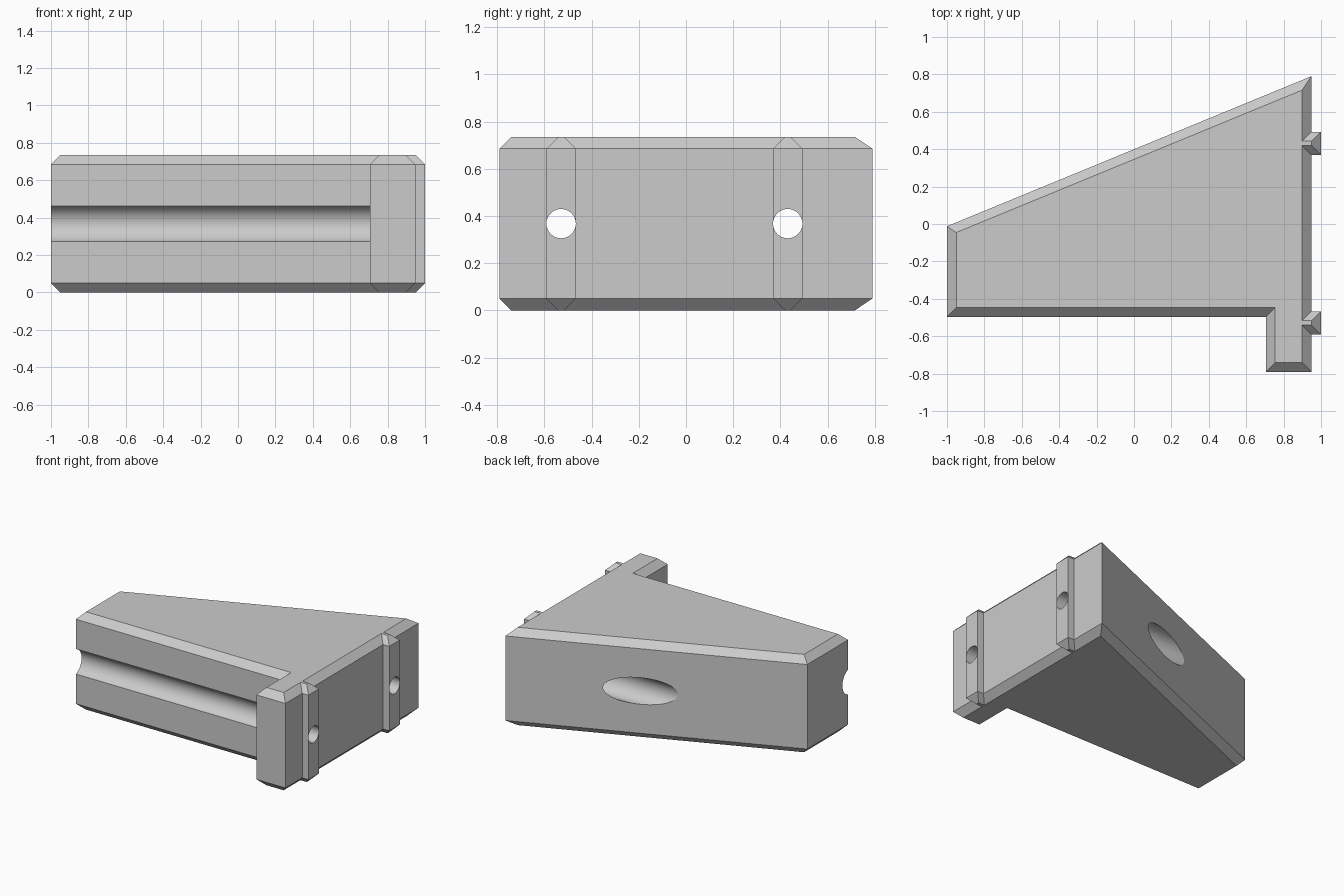
import bpy, bmesh, math
from mathutils import Vector

if "Cube" in bpy.data.objects:
    bpy.data.objects.remove(bpy.data.objects["Cube"])

H, C = 0.735, 0.05            # height and edge chamfer
MID = H / 2
HOLES = (-0.529, 0.431)       # y of the two bolt lines

grey = bpy.data.materials.new("grey")
grey.diffuse_color = (0.6, 0.6, 0.6, 1)
grey.use_nodes = True
grey.node_tree.nodes["Principled BSDF"].inputs["Base Color"].default_value = grey.diffuse_color


def inset(pts, d):
    """Mitred inward offset of a counter-clockwise outline."""
    out = []
    for i, p in enumerate(pts):
        p = Vector(p)
        a = (p - Vector(pts[i - 1])).normalized()
        b = (Vector(pts[(i + 1) % len(pts)]) - p).normalized()
        na, nb = Vector((-a.y, a.x)), Vector((-b.y, b.x))
        out.append(p + (na + nb) * d / (1 + na.dot(nb)))
    return out


def finish(name, bm):
    bmesh.ops.recalc_face_normals(bm, faces=bm.faces)
    me = bpy.data.meshes.new(name)
    bm.to_mesh(me)
    bm.free()
    me.materials.append(grey)
    ob = bpy.data.objects.new(name, me)
    bpy.context.collection.objects.link(ob)
    return ob


def chamfered_prism(name, pts):
    """Upright prism with chamfered top and bottom edges."""
    bm = bmesh.new()
    small = inset(pts, C)
    rings = [[bm.verts.new((x, y, z)) for x, y in ring]
             for ring, z in ((small, 0), (pts, C), (pts, H - C), (small, H))]
    n = len(pts)
    for lo, hi in zip(rings, rings[1:]):
        for i in range(n):
            j = (i + 1) % n
            bm.faces.new((lo[i], lo[j], hi[j], hi[i]))
    bm.faces.new(rings[0])
    bm.faces.new(rings[-1])
    return finish(name, bm)


def rod(name, y, r, x0, x1):
    """Cylinder along x, used as a cutter."""
    bm = bmesh.new()
    bmesh.ops.create_cone(bm, cap_ends=True, segments=64, radius1=r, radius2=r, depth=x1 - x0)
    ob = finish(name, bm)
    ob.rotation_euler = (0, math.pi / 2, 0)
    ob.location = ((x0 + x1) / 2, y, MID)
    ob.hide_render = True
    return ob


def combine(target, other, op):
    bpy.context.view_layer.update()
    m = target.modifiers.new(op, 'BOOLEAN')
    m.operation, m.object, m.solver = op, other, 'EXACT'
    bpy.context.view_layer.objects.active = target
    bpy.ops.object.modifier_apply(modifier=m.name)
    bpy.data.objects.remove(other)


# wedge body with foot flange
body = chamfered_prism("bracket_body", [
    (-1, -0.012), (-1, -0.497), (0.705, -0.497),
    (0.705, -0.79), (0.948, -0.79), (0.948, 0.79)])

# locating ribs on the mounting face
for y in HOLES:
    rib = chamfered_prism("rib", [(0.78, y - 0.062), (1, y - 0.062),
                                  (1, y + 0.062), (0.78, y + 0.062)])
    combine(body, rib, 'UNION')

# wide bolt head channels and narrow bolt holes
for y in HOLES:
    combine(body, rod("head_channel", y, 0.1, -1.2, 0.7045), 'DIFFERENCE')
    combine(body, rod("bolt_hole", y, 0.062, 0.6, 1.2), 'DIFFERENCE')

# smooth bores, sharp edges elsewhere
bpy.ops.object.select_all(action='DESELECT')
body.select_set(True)
bpy.context.view_layer.objects.active = body
bpy.ops.object.shade_smooth_by_angle(angle=math.radians(20))
